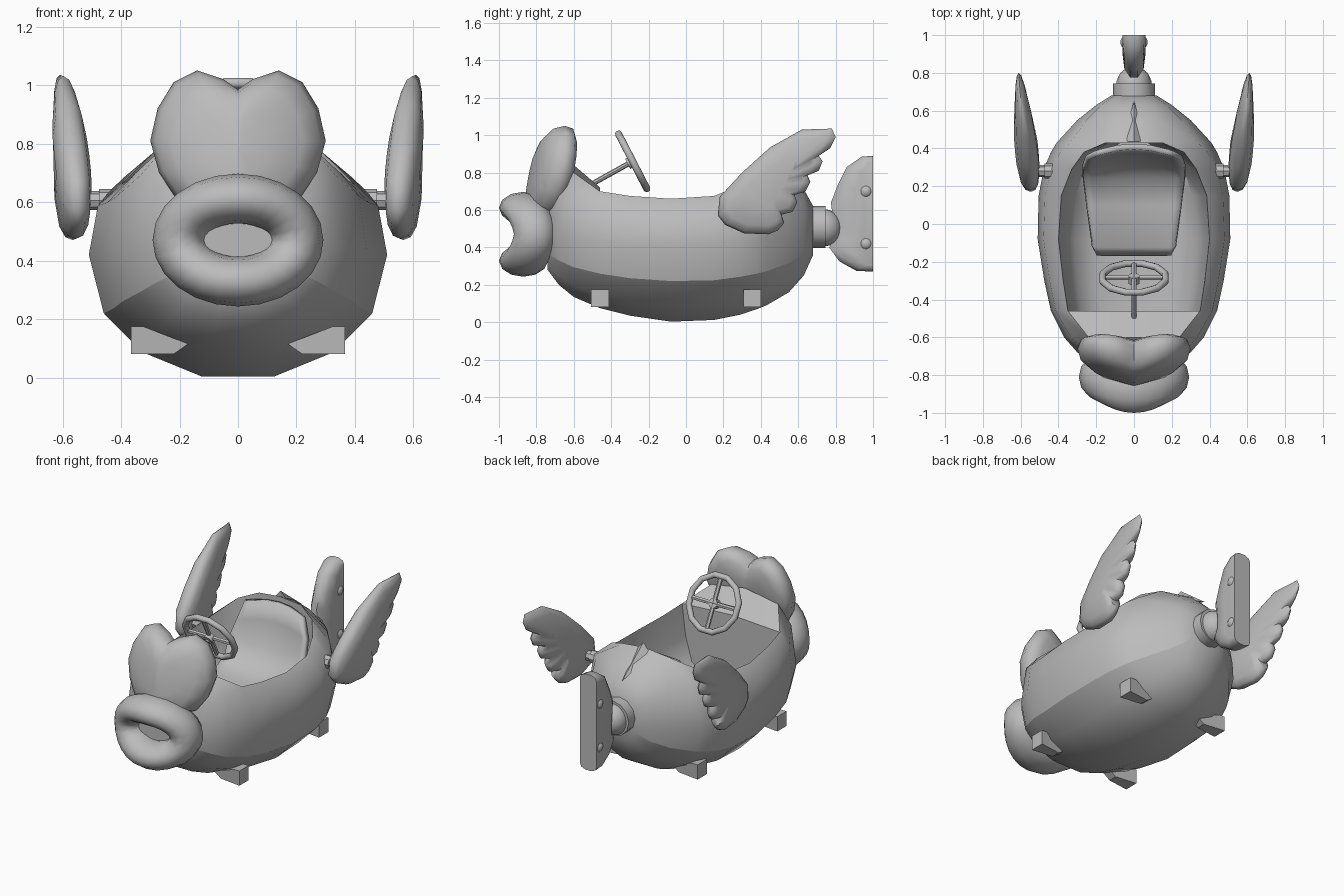
import bpy, bmesh, math
from mathutils import Vector, Matrix

cube = bpy.data.objects.get("Cube")
if cube:
    bpy.data.objects.remove(cube, do_unlink=True)

grey = bpy.data.materials.new("plain_grey")
grey.use_nodes = True
grey.diffuse_color = (0.5, 0.5, 0.5, 1)
grey.node_tree.nodes["Principled BSDF"].inputs["Base Color"].default_value = (0.5, 0.5, 0.5, 1)


def finish(name, bm, angle=40):
    """Turn a bmesh into a shaded object."""
    bmesh.ops.recalc_face_normals(bm, faces=bm.faces)
    mesh = bpy.data.meshes.new(name)
    bm.to_mesh(mesh)
    bm.free()
    obj = bpy.data.objects.new(name, mesh)
    bpy.context.collection.objects.link(obj)
    mesh.materials.append(grey)
    bpy.ops.object.select_all(action='DESELECT')
    obj.select_set(True)
    bpy.context.view_layer.objects.active = obj
    bpy.ops.object.shade_smooth_by_angle(angle=math.radians(angle))
    return obj


def bridge(bm, a, b, closed=True):
    """Join two rows of vertices with quads."""
    n = len(a)
    for i in range(n if closed else n - 1):
        j = (i + 1) % n
        bm.faces.new((a[i], a[j], b[j], b[i]))


def shell(name, layers, angle=30):
    """Closed solid through stacked outlines of points."""
    bm = bmesh.new()
    rows = [[bm.verts.new(p) for p in layer] for layer in layers]
    for a, b in zip(rows, rows[1:]):
        bridge(bm, a, b)
    bm.faces.new(rows[0])
    bm.faces.new(rows[-1])
    return finish(name, bm, angle)


def rod(name, p, q, radius, sides=8):
    p, q = Vector(p), Vector(q)
    bm = bmesh.new()
    turn = (q - p).to_track_quat('Z', 'Y').to_matrix().to_4x4()
    bmesh.ops.create_cone(bm, cap_ends=True, segments=sides, radius1=radius, radius2=radius,
                          depth=(q - p).length, matrix=Matrix.Translation((p + q) / 2) @ turn)
    return finish(name, bm)


def ball(name, centre, size):
    bm = bmesh.new()
    bmesh.ops.create_uvsphere(bm, u_segments=14, v_segments=10, radius=1,
                              matrix=Matrix.Translation(centre) @ Matrix.Diagonal((*size, 1)))
    return finish(name, bm, 60)


# Hull stations: y, bottom z, widest z, half width, rim x, rim z, top z
stations = [
    (-.74, .28, .45, .20, .12, .62, .65), (-.68, .20, .45, .30, .18, .74, .76),
    (-.60, .135, .44, .37, .24, .80, .84), (-.46, .075, .43, .44, .35, .70, .72),
    (-.30, .035, .42, .475, .375, .675, .68), (-.08, .003, .42, .51, .40, .66, .66),
    (.15, .012, .42, .505, .385, .675, .68), (.29, .04, .43, .478, .33, .73, .74),
    (.38, .07, .435, .44, .265, .79, .81), (.43, .09, .44, .41, .15, .835, .85),
    (.55, .16, .46, .30, .13, .755, .79), (.63, .25, .47, .20, .10, .69, .71),
    (.68, .36, .48, .12, .06, .60, .62)]
FIRST, LAST = 3, 9          # stations at the two ends of the cockpit
bm = bmesh.new()
rows, inner = [], []
for i, (y, zb, zw, w, r, zr, zt) in enumerate(stations):
    half = [(.24 * w, zb), (.64 * w, zb + .2 * (zw - zb)), (.9 * w, zb + .52 * (zw - zb)), (w, zw),
            (r + (w - r) * .72, zw + (zr - zw) * .7), (r, zr)]
    ring = [(-x, z) for x, z in reversed(half)] + half
    row = [bm.verts.new((x, y, z)) for x, z in ring]
    top = bm.verts.new((0, y, zt)) if not FIRST < i < LAST else None
    rows.append((row, top))
    if FIRST <= i <= LAST:
        well = [(r * .93, zr - .2), (r * .8, .34), (r * .5, .28)]
        pts = [bm.verts.new((x, y, z)) for x, z in well]
        pts += [bm.verts.new((-x, y, z)) for x, z in reversed(well)]
        inner.append([row[-1]] + pts + [row[0]])
for i, ((a, ta), (b, tb)) in enumerate(zip(rows, rows[1:])):
    bridge(bm, a, b, closed=False)
    for k in (3, 8):               # crease along the belly
        bm.edges.get((a[k], b[k])).smooth = False
    if not FIRST <= i < LAST:      # closed deck outside the cockpit
        bm.faces.new((a[-1], ta, tb, b[-1]))
        bm.faces.new((ta, a[0], b[0], tb))
for a, b in zip(inner, inner[1:]):
    bridge(bm, a, b, closed=False)
for well, index in ((inner[0], FIRST), (inner[-1], LAST)):
    bm.faces.new(well + [rows[index][1]])
for row, top in (rows[0], rows[-1]):
    bm.faces.new(row + [top])
finish("hull", bm, 45)

# Seat: a curved sheet with raised sides
bm = bmesh.new()
profile = [(.41, .82, .21), (.39, .70, .25), (.34, .54, .27), (.25, .43, .27),
           (.1, .39, .25), (-.12, .39, .22), (-.16, .36, .2)]
grid = [[bm.verts.new((w * t, y - .04 * t * t * (z > .5), z + .03 * t * t * (1 if z < .6 else -1)))
         for t in (-1, -.85, -.4, 0, .4, .85, 1)] for y, z, w in profile]
for a, b in zip(grid, grid[1:]):
    bridge(bm, a, b, closed=False)
seat = finish("seat", bm, 50)
thick = seat.modifiers.new("thickness", 'SOLIDIFY')
thick.thickness = .03
thick.offset = 0

# Lips: an oval ring whose corners sweep back, and the mouth behind it
bm = bmesh.new()
rings = []
for i in range(24):
    a = math.tau * i / 24
    c, s = math.cos(a), math.sin(a)
    ring = []
    for j in range(12):
        b = math.tau * j / 12
        rad = .2 + .092 * math.cos(b)
        radz = .142 + .085 * math.cos(b)
        depth = .11 + .02 * abs(s)
        ring.append(bm.verts.new((rad * c, -.87 + .06 * c * c + depth * math.sin(b), .47 + radz * s)))
    rings.append(ring)
for i in range(24):
    bridge(bm, rings[i], rings[(i + 1) % 24])
finish("lips", bm, 60)
rod("mouth", (0, -.85, .47), (0, -.76, .47), .16, 24)

# Eyes: one heart-shaped dome, swept back at the sides and leaning back
heart = [(0, .985), (.05, 1.02), (.14, 1.05), (.22, 1.01), (.275, .92), (.3, .81),
         (.27, .70), (.21, .61), (.1, .56), (0, .55)]
heart += [(-x, z) for x, z in reversed(heart[1:-1])]
layers = []
for scale, depth in ((.05, -.108), (.4, -.105), (.75, -.09), (.94, -.055), (1, 0),
                     (.94, .05), (.75, .08), (.4, .1), (.05, .105)):
    pts = [(x * scale, .8 + (z - .8) * scale) for x, z in heart]
    layers.append([(x, -.725 + depth + .23 * abs(x) + .2 * (z - .83), z) for x, z in pts])
shell("eyes", layers, 60)

# Dorsal spike on the rear deck
bm = bmesh.new()
left, right, tip, ridge = [bm.verts.new(p) for p in
                           ((.055, .44, .82), (-.055, .44, .82), (0, .655, .715), (0, .435, .885))]
for f in ((left, right, ridge), (left, tip, ridge), (right, tip, ridge), (left, right, tip)):
    bm.faces.new(f)
finish("dorsal_spike", bm, 20)

# Steering wheel, spokes and column
hub = Vector((0, -.285, .86))
axis = Vector((0, -.89, -.46)).normalized()
up = Vector((0, -.46, .89)).normalized()
side = Vector((1, 0, 0))
bm = bmesh.new()
rings = []
for i in range(12):
    a = math.tau * (i + .5) / 12
    out = side * math.cos(a) + up * math.sin(a)
    rings.append([bm.verts.new(hub + out * (.171 + .019 * math.cos(b)) + axis * .019 * math.sin(b))
                  for b in [math.tau * j / 8 for j in range(8)]])
for i in range(12):
    bridge(bm, rings[i], rings[(i + 1) % 12])
finish("steering_wheel", bm, 60)
for k, d in enumerate((side, up)):
    rod(f"wheel_spokes_{k + 1}", hub - d * .16, hub + d * .16, .014, 6)
rod("wheel_hub", hub - axis * .012, hub + axis * .03, .03, 10)
rod("steering_column", hub, (0, -.51, .735), .014)

# Wing outline in (y, z), with rounded feathers on the trailing edge
feathers = [(.17, .57), (.18, .67), (.30, .80), (.45, .935), (.62, 1.03), (.78, 1.035), (.80, .99),
            (.77, .93), (.71, .89), (.73, .86), (.71, .81), (.65, .785), (.665, .75), (.64, .70),
            (.58, .68), (.595, .64), (.57, .59), (.51, .575), (.525, .53), (.49, .49), (.44, .47),
            (.31, .475), (.21, .52)]

for s, tag in ((1, "left"), (-1, "right")):
    # Wing: domed on both faces, thinning toward the tip
    layers = []
    for scale, bulge in ((.45, -.06), (.82, -.046), (.96, -.026), (1, 0), (.96, .026), (.82, .046),
                         (.45, .06)):
        pts = [(.43 + (y - .43) * scale, .73 + (z - .73) * scale) for y, z in feathers]
        layers.append([(s * (.565 + .08 * (y - .35) + .03 * (z - .7)
                             + bulge * (1 - 1.5 * max(0, y - .42))), y, z) for y, z in pts])
    shell(f"{tag}_wing", layers, 60)
    rod(f"{tag}_wing_joint", (s * .42, .28, .605), (s * .55, .28, .605), .032)
    rod(f"{tag}_wing_collar", (s * .42, .28, .605), (s * .475, .28, .605), .04)

    # Feet: wedges pointing inward
    wedge = [(.365, .08), (.365, .175), (.325, .175), (.17, .115), (.22, .08)]
    for y, end in ((-.46, "front"), (.355, "rear")):
        shell(f"{end}_{tag}_foot", [[(s * x, y + d * (.6 if x < .3 else 1), z) for x, z in wedge]
                                    for d in (-.047, .047)], 25)

    # Round bumps on the tail fin
    for z, level in ((.70, "upper"), (.42, "lower")):
        ball(f"{level}_{tag}_fin_bump", (s * .035, .962, z), (.038, .038, .038))

# Tail: round mount, domed hinge and flat-backed fin with bevelled front
rod("tail_mount", (0, .62, .51), (0, .745, .51), .112, 12)
ball("tail_hinge", (0, .735, .505), (.095, .1, .1))
fin = [(1, .27), (1, .89), (.94, .885), (.86, .83), (.81, .73), (.775, .64), (.79, .52),
       (.79, .44), (.765, .40), (.82, .325), (.91, .275)]
shell("tail_fin", [[(x, 1 - (1 - y) * k, .58 + (z - .58) * (.8 + .2 * k)) for y, z in fin]
                   for x, k in ((-.06, .45), (-.05, .8), (-.02, 1), (.02, 1), (.05, .8), (.06, .45))], 50)
